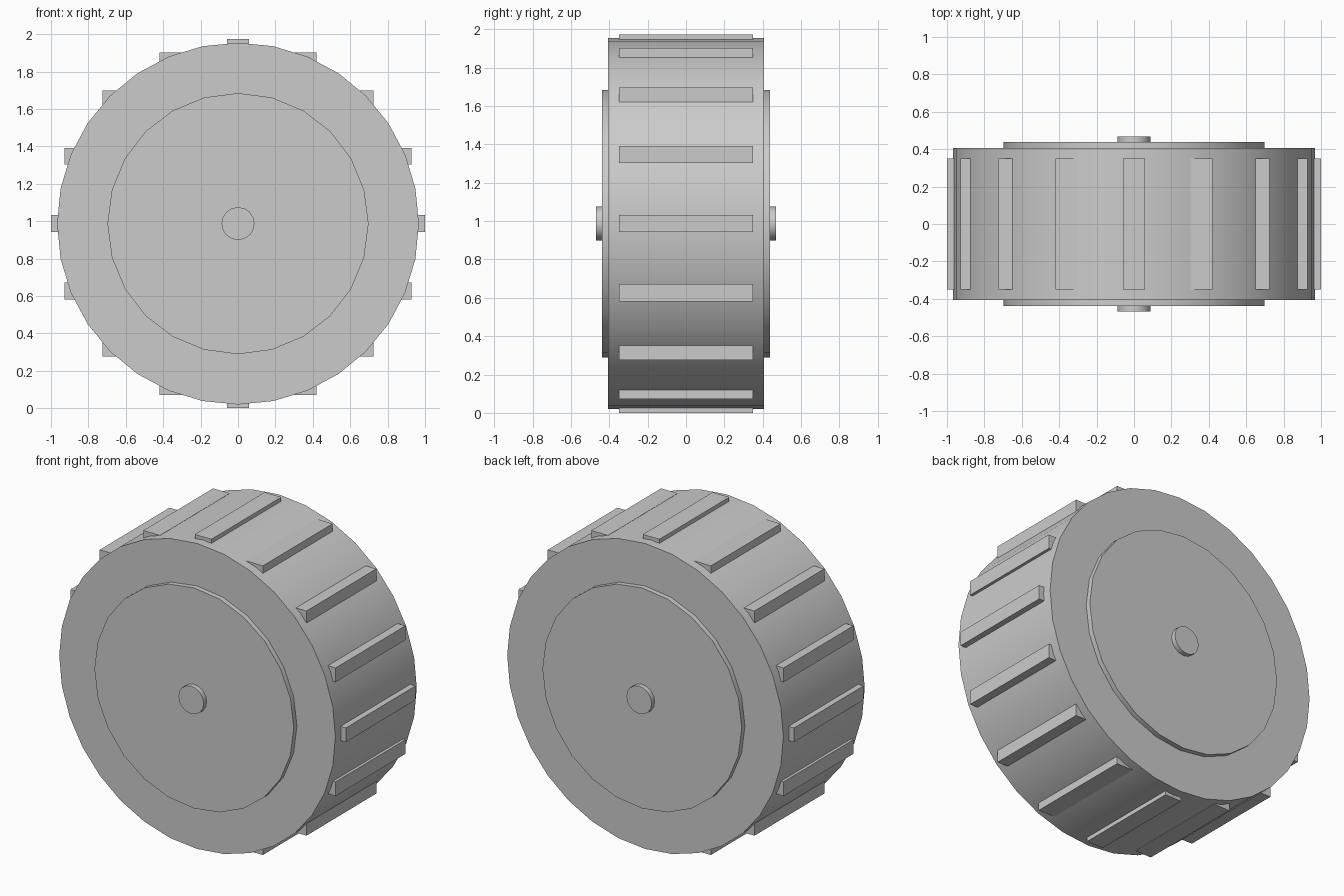
import bpy
import math

cube = bpy.data.objects.get("Cube")
if cube:
    bpy.data.objects.remove(cube, do_unlink=True)

CENTRE_Z = 0.987

# One plain grey for the whole wheel
grey = bpy.data.materials.new("plain_grey")
grey.use_nodes = True
colour = (0.6, 0.6, 0.6, 1)
grey.diffuse_color = colour
grey.node_tree.nodes["Principled BSDF"].inputs["Base Color"].default_value = colour


def disc(name, radius, width, sides):
    """Smooth-sided drum lying along the y axis, with a corner at the top."""
    bpy.ops.mesh.primitive_cylinder_add(
        vertices=sides, radius=radius, depth=width,
        location=(0, 0, CENTRE_Z), rotation=(math.pi / 2, 0, 0))
    obj = bpy.context.object
    obj.name = name
    obj.data.materials.append(grey)
    bpy.ops.object.transform_apply(location=False, rotation=True, scale=True)
    bpy.ops.object.shade_smooth_by_angle(angle=math.radians(30))
    return obj


def block(name, x, z, size):
    bpy.ops.mesh.primitive_cube_add(size=1, location=(x, 0, z))
    obj = bpy.context.object
    obj.name = name
    obj.scale = size
    obj.data.materials.append(grey)
    bpy.ops.object.transform_apply(location=False, rotation=False, scale=True)
    return obj


# Tyre, hub and axle
disc("tyre", 0.967, 0.814, 32)
disc("hub", 0.698, 0.878, 24)
disc("axle", 0.088, 0.938, 16)

# Tread blocks, all upright, spaced around the rim
TREADS = 16
for i in range(TREADS):
    a = 2 * math.pi * i / TREADS
    block(f"tread_block_{i + 1}", 0.942 * math.cos(a),
          CENTRE_Z + 0.942 * math.sin(a), (0.116, 0.698, 0.09))
